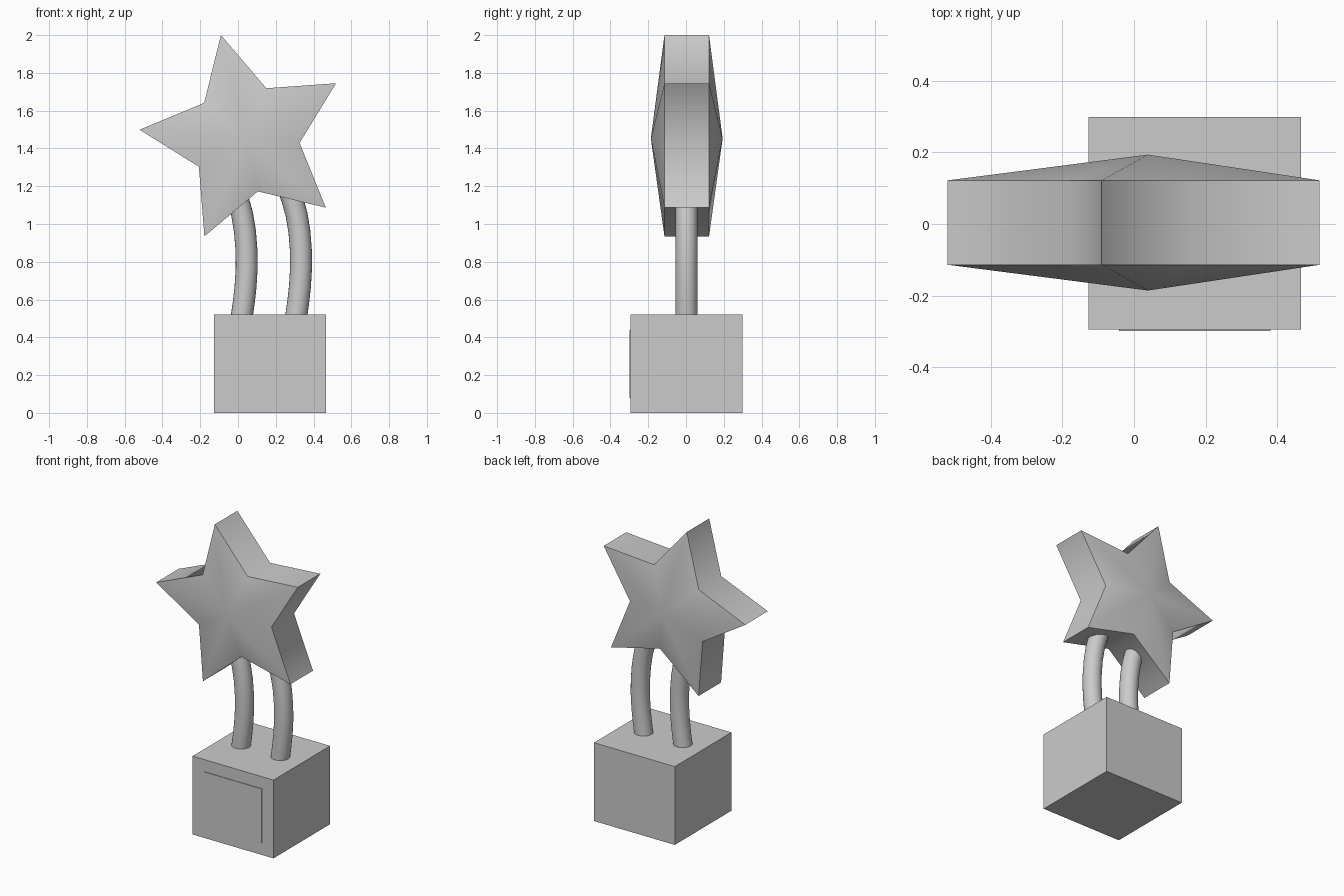
import bpy, bmesh
from math import radians, sin, cos
from mathutils import Vector

cube = bpy.data.objects.get("Cube")
if cube:
    bpy.data.objects.remove(cube, do_unlink=True)

# Single grey finish
GREY = (0.6, 0.6, 0.6, 1)
grey = bpy.data.materials.new("plain_grey")
grey.use_nodes = True
grey.diffuse_color = GREY
grey.node_tree.nodes["Principled BSDF"].inputs["Base Color"].default_value = GREY


def add_object(name, bm, smooth_angle=None):
    bmesh.ops.recalc_face_normals(bm, faces=bm.faces[:])
    mesh = bpy.data.meshes.new(name)
    bm.to_mesh(mesh)
    bm.free()
    mesh.materials.append(grey)
    obj = bpy.data.objects.new(name, mesh)
    bpy.context.collection.objects.link(obj)
    if smooth_angle:
        bpy.ops.object.select_all(action='DESELECT')
        obj.select_set(True)
        bpy.context.view_layer.objects.active = obj
        bpy.ops.object.shade_smooth_by_angle(angle=radians(smooth_angle))
    return obj


def add_box(name, low, high):
    low, high = Vector(low), Vector(high)
    bm = bmesh.new()
    bmesh.ops.create_cube(bm, size=1)
    bmesh.ops.scale(bm, vec=high - low, verts=bm.verts)
    bmesh.ops.translate(bm, vec=(low + high) / 2, verts=bm.verts)
    return add_object(name, bm)


def add_star(name, centre, outer, inner, rim, apex, turn):
    """Five-pointed star with a straight rim and a shallow peak on each side."""
    bm = bmesh.new()
    rings, peaks = [], []
    for side in (-1, 1):
        ring = []
        for i in range(10):
            a = radians(turn + 36 * i)
            r = inner if i % 2 else outer
            ring.append(bm.verts.new(centre + Vector((r * cos(a), side * rim, r * sin(a)))))
        rings.append(ring)
        peaks.append(bm.verts.new(centre + Vector((0, side * apex, 0))))
    for i in range(10):
        j = (i + 1) % 10
        for ring, peak in zip(rings, peaks):
            bm.faces.new((ring[i], ring[j], peak))
        bm.faces.new((rings[0][i], rings[0][j], rings[1][j], rings[1][i]))
    return add_object(name, bm, 60)


def add_leg(name, offset, path, radius, sides=24):
    """Round tube swept along a bent path in the xz plane."""
    bm = bmesh.new()
    points = [Vector((x + offset, 0.003, z)) for x, z in path]
    rings = []
    for i, p in enumerate(points):
        tangent = (points[min(i + 1, len(points) - 1)] - points[max(i - 1, 0)]).normalized()
        across = Vector((0, 1, 0)).cross(tangent)
        ring = []
        for k in range(sides):
            a = radians(360 * k / sides)
            ring.append(bm.verts.new(p + radius * (across * cos(a) + Vector((0, sin(a), 0)))))
        rings.append(ring)
    for a, b in zip(rings, rings[1:]):
        for k in range(sides):
            n = (k + 1) % sides
            bm.faces.new((a[k], a[n], b[n], b[k]))
    bm.faces.new(rings[0])
    bm.faces.new(rings[-1])
    return add_object(name, bm, 40)


# Base block with a thin plate on its front
add_box("base_block", (-0.127, -0.295, 0), (0.467, 0.299, 0.52))
add_box("front_plate", (-0.042, -0.299, 0.08), (0.382, -0.29, 0.44))

# Two bent legs between the base and the star
bend = [(0.017, 0.49), (0.030, 0.58), (0.040, 0.67), (0.046, 0.77), (0.045, 0.86),
        (0.037, 0.96), (0.022, 1.05), (0.0, 1.13), (-0.025, 1.20), (-0.05, 1.27)]
add_leg("right_leg", 0, bend, 0.058)
add_leg("left_leg", 0.288, bend, 0.058)

# Tilted star
add_star("star", Vector((0.039, 0.004, 1.453)), 0.562, 0.288, 0.118, 0.19, 103.3)
